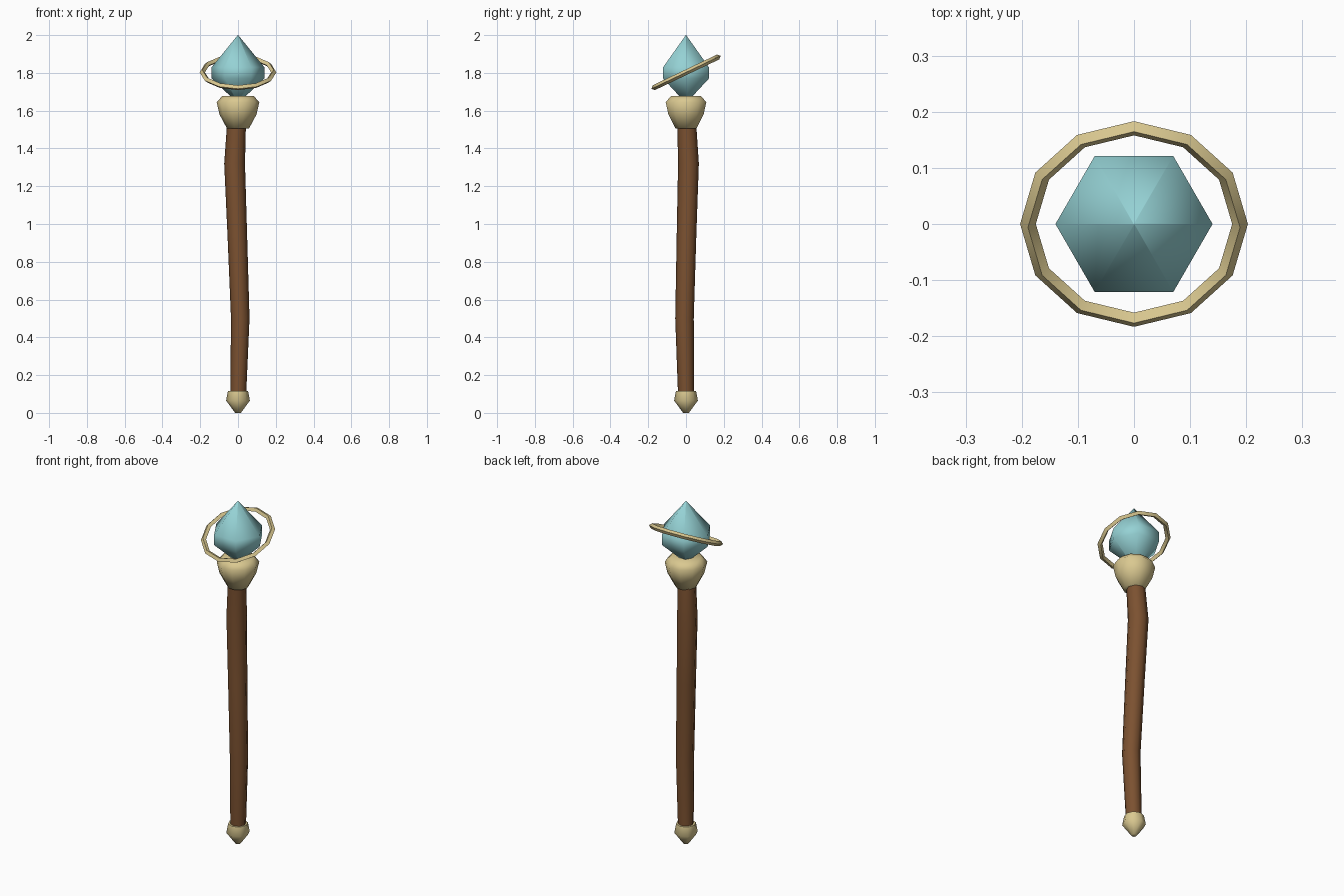
import bpy, bmesh, math
from mathutils import Matrix

cube = bpy.data.objects.get("Cube")
if cube:
    bpy.data.objects.remove(cube, do_unlink=True)


def make_material(name, rgb):
    mat = bpy.data.materials.new(name)
    mat.use_nodes = True
    color = (*rgb, 1)
    mat.diffuse_color = color
    node = next(n for n in mat.node_tree.nodes if n.type == 'BSDF_PRINCIPLED')
    node.inputs["Base Color"].default_value = color
    node.inputs["Roughness"].default_value = 0.8
    return mat


gold = make_material("pale gold", (0.70, 0.58, 0.28))
wood = make_material("brown wood", (0.20, 0.083, 0.03))
teal = make_material("teal crystal", (0.30, 0.64, 0.66))


def finish(name, bm, mat):
    """Turn a bmesh into a smooth shaded object with one colour."""
    bmesh.ops.recalc_face_normals(bm, faces=bm.faces)
    mesh = bpy.data.meshes.new(name)
    bm.to_mesh(mesh)
    bm.free()
    mesh.materials.append(mat)
    obj = bpy.data.objects.new(name, mesh)
    bpy.context.collection.objects.link(obj)
    bpy.ops.object.select_all(action='DESELECT')
    obj.select_set(True)
    bpy.context.view_layer.objects.active = obj
    bpy.ops.object.shade_smooth_by_angle(angle=math.radians(65))
    return obj


def bridge(bm, a, b):
    n = len(a)
    for i in range(n):
        j = (i + 1) % n
        bm.faces.new((a[i], a[j], b[j], b[i]))


def loft(name, rows, sides, mat):
    """Stack polygon rings given as (radius, z) or (radius, z, x, y)."""
    bm = bmesh.new()
    rings = []
    for radius, z, *centre in rows:
        cx, cy = centre or (0, 0)
        angles = [math.tau * i / sides for i in range(sides)]
        rings.append([bm.verts.new((cx + radius * math.cos(a),
                                    cy + radius * math.sin(a), z)) for a in angles])
    for a, b in zip(rings, rings[1:]):
        bridge(bm, a, b)
    bm.faces.new(rings[0])
    bm.faces.new(rings[-1])
    return finish(name, bm, mat)


# Pointed metal foot
loft("foot_cap", [(0.015, 0), (0.063, 0.065), (0.053, 0.117)], 8, gold)

# Slightly crooked wooden shaft
loft("shaft", [(0.042, 0.09, 0.001, 0), (0.049, 0.5, 0.012, -0.008),
               (0.052, 0.95, -0.004, 0.003), (0.055, 1.32, -0.018, 0.013),
               (0.050, 1.53, -0.008, 0.004)], 8, wood)

# Metal cup holding the crystal
loft("crystal_cup", [(0.058, 1.505), (0.098, 1.58), (0.113, 1.645),
                     (0.084, 1.677)], 10, gold)

# Six-sided crystal
loft("crystal", [(0.001, 1.64), (0.14, 1.77), (0.14, 1.83), (0.001, 2.0)], 6, teal)

# Tilted ring with a diamond cross-section
bm = bmesh.new()
segments, major, minor = 12, 0.189, 0.014
loops = []
for s in range(segments):
    a = math.tau * s / segments
    loop = []
    for k in range(4):
        t = math.tau * k / 4
        r = major + minor * math.cos(t)
        loop.append(bm.verts.new((r * math.cos(a), r * math.sin(a), minor * math.sin(t))))
    loops.append(loop)
for s in range(segments):
    bridge(bm, loops[s], loops[(s + 1) % segments])
tilt = Matrix.Translation((0, 0, 1.803)) @ Matrix.Rotation(math.radians(25.5), 4, 'X')
bmesh.ops.transform(bm, matrix=tilt, verts=bm.verts)
ring = finish("orbit_ring", bm, gold)
ring.data.shade_smooth()
